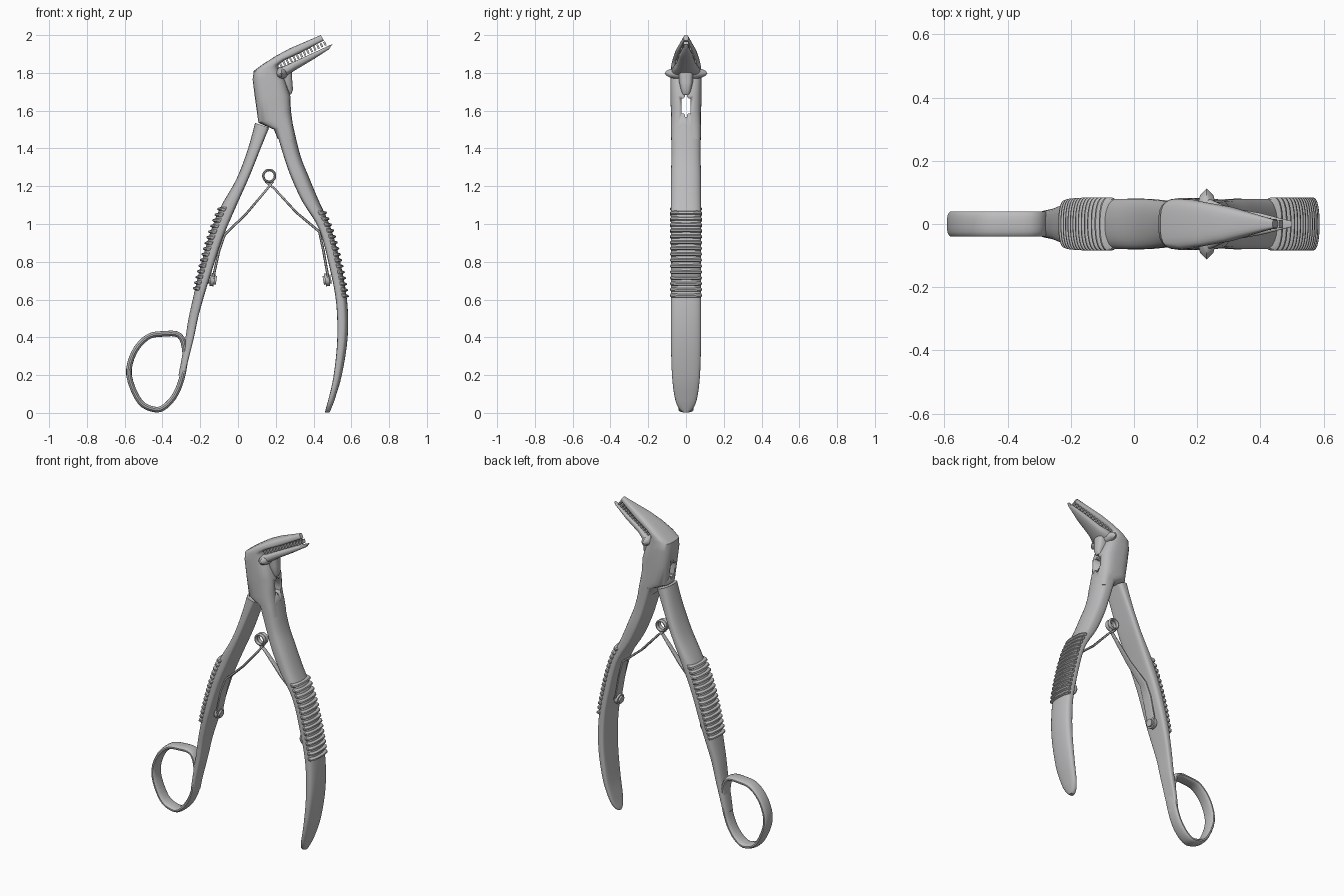
import bpy, bmesh, math
from mathutils import Vector, Matrix

cube = bpy.data.objects.get("Cube")
if cube:
    bpy.data.objects.remove(cube)

steel = bpy.data.materials.new("grey_steel")
steel.use_nodes = True
GREY = (0.5, 0.5, 0.51, 1)
steel.diffuse_color = GREY
steel.node_tree.nodes["Principled BSDF"].inputs["Base Color"].default_value = GREY


def finish(name, bm, angle=40):
    bmesh.ops.recalc_face_normals(bm, faces=bm.faces)
    mesh = bpy.data.meshes.new(name)
    bm.to_mesh(mesh)
    bm.free()
    mesh.materials.append(steel)
    ob = bpy.data.objects.new(name, mesh)
    bpy.context.collection.objects.link(ob)
    bpy.ops.object.select_all(action="DESELECT")
    ob.select_set(True)
    bpy.context.view_layer.objects.active = ob
    bpy.ops.object.shade_smooth_by_angle(angle=math.radians(angle))
    return ob


def smooth(secs, steps=4, closed=False):
    """Catmull-Rom through tuples."""
    n, out = len(secs), []
    get = lambda i: Vector(secs[i % n] if closed else secs[max(0, min(n - 1, i))])
    for i in range(n if closed else n - 1):
        a, b, c, d = (get(i + k) for k in (-1, 0, 1, 2))
        for s in range(steps):
            t = s / steps
            out.append(b + (c - a) * t / 2 + (a - 2.5 * b + 2 * c - d / 2) * t * t
                       + (1.5 * (b - c) + (d - a) / 2) * t ** 3)
    if not closed:
        out.append(get(n - 1))
    return out


def loft(bm, secs, na=2.3, nb=5, closed=False, count=24):
    """Skin sections (ax, az, bx, bz, half width); na and nb round the two sides."""
    rings = []
    for ax, az, bx, bz, w in secs:
        a, b = Vector((ax, 0, az)), Vector((bx, 0, bz))
        ring = []
        for k in range(count):
            t = math.tau * (k + 0.5) / count
            c, s = math.cos(t), math.sin(t)
            p = 2 / (na if c > 0 else nb)
            u = math.copysign(abs(c) ** p, c)
            y = math.copysign(abs(s) ** p, s) * w
            ring.append(bm.verts.new((a + b) / 2 + (a - b) / 2 * u + Vector((0, y, 0))))
        rings.append(ring)
    pairs = list(zip(rings, rings[1:])) + ([(rings[-1], rings[0])] if closed else [])
    for r, q in pairs:
        for k in range(count):
            j = (k + 1) % count
            bm.faces.new((r[k], r[j], q[j], q[k]))
    if not closed:
        bm.faces.new(rings[0])
        bm.faces.new(rings[-1])


def part(name, secs, **kw):
    bm = bmesh.new()
    loft(bm, secs, **kw)
    return finish(name, bm)


def strip(path):
    """Turn a centre path (x, z, thickness, half width) into sections."""
    n, out = len(path), []
    for i, (x, z, th, w) in enumerate(path):
        p, q = path[max(i - 1, 0)], path[min(i + 1, n - 1)]
        d = Vector((q[0] - p[0], q[1] - p[1])).normalized() * th / 2
        out.append((x + d.y, z - d.x, x - d.y, z + d.x, w))
    return out


# Handles: outer edge, inner edge, half width
left = smooth([(.09, 1.535, .165, 1.51, .07), (.05, 1.39, .12, 1.4, .075),
               (-.01, 1.235, .06, 1.25, .08), (-.1, 1.075, -.02, 1.07, .08),
               (-.16, .915, -.085, .915, .08), (-.21, .73, -.145, .73, .077),
               (-.24, .6, -.185, .6, .066), (-.262, .5, -.212, .5, .055),
               (-.278, .4, -.235, .39, .048), (-.3, .28, -.27, .25, .042),
               (-.315, .2, -.285, .17, .036)])
right = smooth([(.29, 1.53, .2, 1.5, .08), (.33, 1.365, .24, 1.365, .077),
                (.375, 1.25, .28, 1.25, .08), (.425, 1.13, .34, 1.12, .08),
                (.495, .97, .43, .97, .08), (.55, .76, .487, .76, .08),
                (.58, .57, .52, .58, .08), (.58, .39, .525, .38, .08),
                (.55, .2, .505, .19, .074), (.515, .08, .478, .07, .058),
                (.495, .025, .464, .02, .036), (.485, .002, .46, .001, .014)])
part("left_handle", left)
part("right_handle", right)

# Ribbed grips on the outer faces
def section_at(secs, z):
    for p, q in zip(secs, secs[1:]):
        if p[1] >= z >= q[1]:
            return p.lerp(q, (p[1] - z) / (p[1] - q[1]))


def grip(name, secs, low, high, count=15):
    bm = bmesh.new()
    for i in range(count):
        z = low + (high - low) * i / (count - 1)
        rib = []
        for dz, push in ((-.011, -.004), (-.004, .012), (.004, .012), (.011, -.004)):
            ax, az, bx, bz, w = section_at(secs, z + dz)
            out = Vector((ax - bx, az - bz)).normalized() * push
            rib.append((ax + out.x, az + out.y, (ax + bx) / 2, (az + bz) / 2, w + push / 3))
        loft(bm, rib)
    finish(name, bm, 25)


grip("left_grip_ribs", left, .66, 1.08)
grip("right_grip_ribs", right, .62, 1.06)

# Finger ring
loop = smooth([(-.577, .2), (-.55, .32), (-.48, .4), (-.4, .418), (-.31, .41), (-.28, .32),
               (-.293, .2), (-.33, .1), (-.385, .035), (-.44, .018), (-.52, .06)], closed=True)
ring = []
for i, p in enumerate(loop):
    d = (loop[(i + 1) % len(loop)] - loop[i - 1]).normalized() * .015
    ring.append((p.x - d.y, p.y + d.x, p.x + d.y, p.y - d.x, .04))
part("finger_ring", ring, na=2.5, nb=2.5, closed=True, count=16)

# Head: body bending into the tapered upper jaw
head = part("head_and_upper_jaw", [
    (.305, 1.45, .21, 1.45, .078), (.291, 1.52, .19, 1.5, .08), (.281, 1.6, .108, 1.535, .08),
    (.277, 1.68, .09, 1.66, .082), (.25, 1.76, .077, 1.765, .082), (.215, 1.825, .083, 1.81, .08),
    (.215, 1.845, .127, 1.843, .078), (.25, 1.868, .2, 1.89, .068), (.33, 1.905, .275, 1.93, .054),
    (.455, 1.972, .438, 2.0, .012)], na=3.2, nb=3.2)

# Slot cut through the body
bm = bmesh.new()
bmesh.ops.create_cube(bm, size=1, matrix=Matrix.Translation((.2, 0, 1.625))
                      @ Matrix.Diagonal((.6, .048, .115, 1)))
bmesh.ops.bevel(bm, geom=[e for e in bm.edges if abs(e.verts[0].co.x - e.verts[1].co.x) > .1],
                offset=.018, segments=3, affect="EDGES")
cutter = finish("slot_cutter", bm)
cutter.hide_render = True
cut = head.modifiers.new("slot", "BOOLEAN")
cut.object, cut.operation, cut.solver = cutter, "DIFFERENCE", "EXACT"
bpy.context.view_layer.objects.active = head
bpy.ops.object.modifier_apply(modifier=cut.name)
bpy.data.objects.remove(cutter)

# Lower jaw with its side wings and the lug under it
part("lower_jaw", [(.18, 1.805, .19, 1.745, .06), (.235, 1.832, .245, 1.775, .08),
                   (.3, 1.862, .3, 1.812, .052), (.4, 1.907, .4, 1.872, .035),
                   (.5, 1.953, .482, 1.925, .01)], na=4, nb=2.3)
bm = bmesh.new()
bmesh.ops.create_uvsphere(bm, u_segments=10, v_segments=8, radius=1,
                          matrix=Matrix.Translation((.23, 0, 1.798))
                          @ Matrix.Diagonal((.036, .113, .034, 1)))
finish("jaw_wings", bm)
part("jaw_lug", [(.285, 1.805, .2, 1.805, .04), (.288, 1.75, .2, 1.75, .036),
                 (.292, 1.71, .22, 1.71, .027), (.28, 1.685, .24, 1.685, .018)], na=3, nb=3)

# Teeth between the jaws
bm = bmesh.new()
start, end, count = Vector((.225, 0, 1.846)), Vector((.46, 0, 1.955)), 14
for i in range(count):
    t = i / (count - 1)
    bmesh.ops.create_cube(bm, size=1, matrix=Matrix.Translation(start.lerp(end, t))
                          @ Matrix.Rotation(math.radians(-25), 4, "Y")
                          @ Matrix.Diagonal((.01, .11 - .085 * t, .034 - .012 * t, 1)))
finish("jaw_teeth", bm)

# Spring: coil and two leaf arms
bm = bmesh.new()
for y in (-.012, .012):
    coil = []
    for i in range(24):
        a = math.tau * i / 24
        c, s = math.cos(a), math.sin(a)
        coil.append((.165 + .038 * c, 1.255 + .038 * s, .165 + .024 * c, 1.255 + .024 * s, .012))
    before = len(bm.verts)
    loft(bm, coil, na=2, nb=2, closed=True, count=8)
    bm.verts.ensure_lookup_table()
    bmesh.ops.translate(bm, verts=bm.verts[before:], vec=(0, y, 0))
finish("spring_coil", bm)
part("left_spring_arm", strip([(.185, 1.225, .012, .01), (.15, 1.18, .012, .011),
                               (.04, 1.05, .013, .018), (-.07, .945, .014, .028),
                               (-.1, .86, .014, .034), (-.135, .7, .014, .034)]),
     na=4, nb=4, count=12)
part("right_spring_arm", strip([(.145, 1.225, .012, .01), (.19, 1.19, .012, .011),
                                (.31, 1.06, .013, .018), (.43, .96, .014, .028),
                                (.452, .86, .014, .034), (.48, .7, .014, .034)]),
     na=4, nb=4, count=12)

# Spring screws
for name, x, tilt in (("left_screw", -.135, 100), ("right_screw", .472, 80)):
    bm = bmesh.new()
    bmesh.ops.create_cone(bm, cap_ends=True, segments=16, radius1=.034, radius2=.034, depth=.042,
                          matrix=Matrix.Translation((x, 0, .705))
                          @ Matrix.Rotation(math.radians(tilt), 4, "Y"))
    rims = [e for e in bm.edges if any(len(f.verts) > 4 for f in e.link_faces)]
    bmesh.ops.bevel(bm, geom=rims, offset=.01, segments=2, affect="EDGES")
    finish(name, bm)
